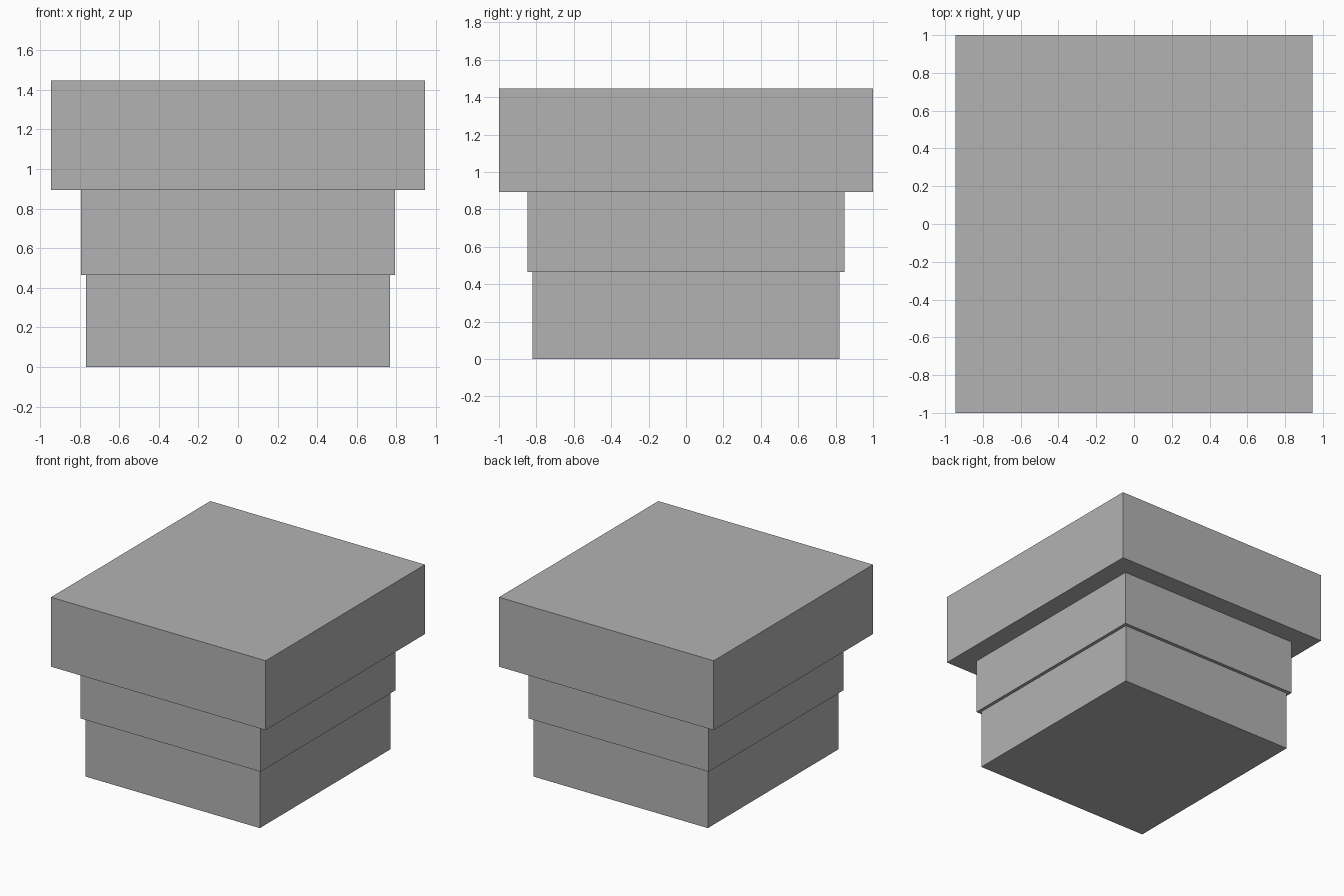
import bpy

if "Cube" in bpy.data.objects:
    bpy.data.objects.remove(bpy.data.objects["Cube"])

# Single flat grey for the whole model
grey = bpy.data.materials.new("plain grey")
grey.diffuse_color = (0.45, 0.45, 0.45, 1.0)
grey.use_nodes = True
grey.node_tree.nodes["Principled BSDF"].inputs["Base Color"].default_value = grey.diffuse_color


def block(name, width, depth, bottom, top):
    """Rectangular tier centred on the z axis."""
    bpy.ops.mesh.primitive_cube_add(size=1, location=(0, 0, (bottom + top) / 2))
    ob = bpy.context.object
    ob.name = name
    ob.scale = (width, depth, top - bottom)
    bpy.ops.object.transform_apply(location=False, rotation=False, scale=True)
    ob.data.materials.append(grey)
    return ob


# Stacked tiers, each wider than the one below
block("base_tier", 1.534, 1.642, 0.0, 0.465)
block("middle_tier", 1.584, 1.694, 0.465, 0.894)
block("top_slab", 1.888, 2.0, 0.894, 1.446)
